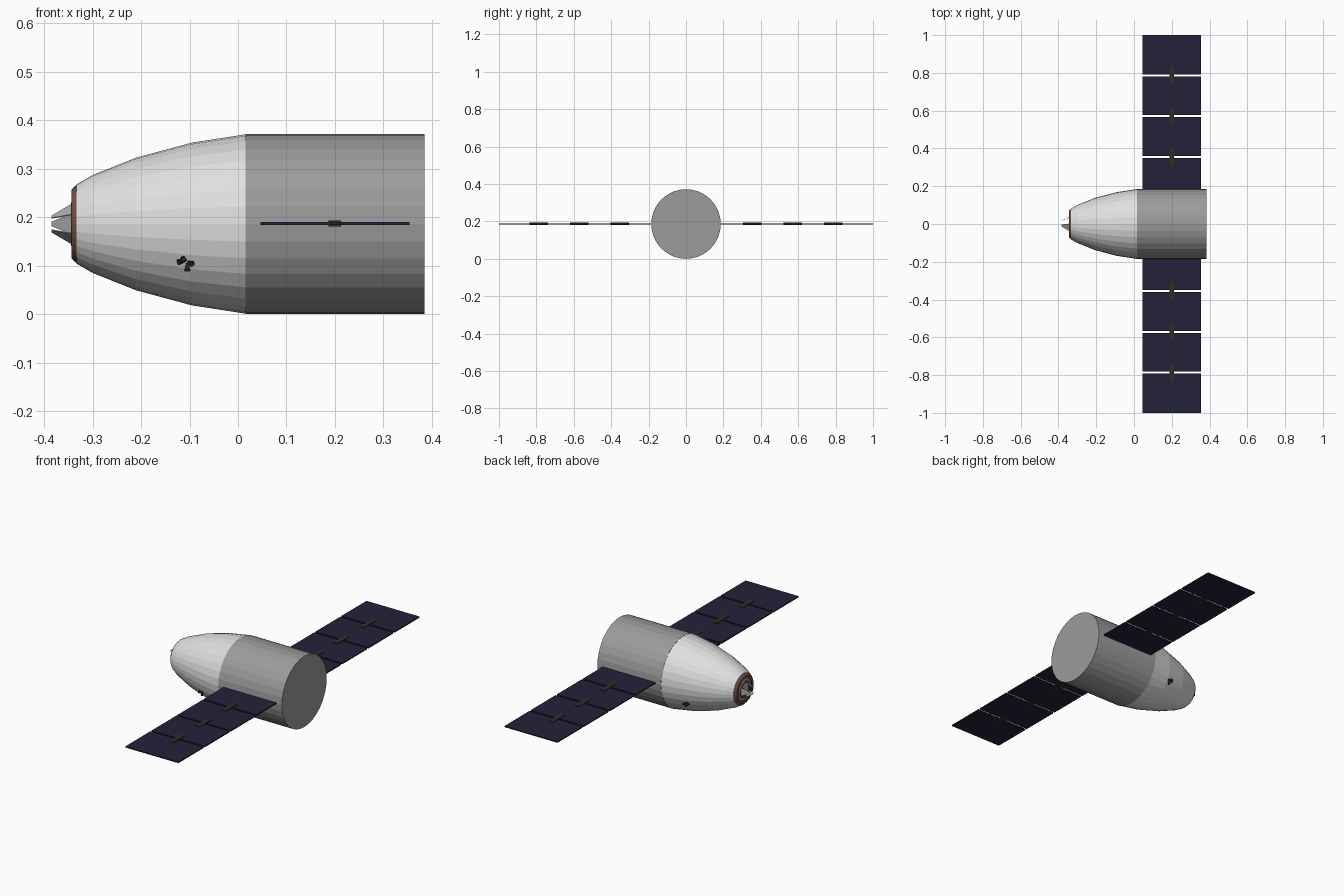
import bpy, bmesh, math
from mathutils import Vector, Matrix

if "Cube" in bpy.data.objects:
    bpy.data.objects.remove(bpy.data.objects["Cube"])

CZ = 0.186      # height of the long axis
SIDES = 32


def material(name, rgb):
    m = bpy.data.materials.new(name)
    m.diffuse_color = (*rgb, 1)
    m.use_nodes = True
    m.node_tree.nodes["Principled BSDF"].inputs["Base Color"].default_value = m.diffuse_color
    return m


WHITE = material("white_shell", (0.74, 0.74, 0.74))
GREY = material("grey_trunk", (0.33, 0.33, 0.33))
NAVY = material("navy_cells", (0.017, 0.016, 0.042))
DARK = material("dark_hinge", (0.032, 0.026, 0.018))
BROWN = material("brown_ring", (0.17, 0.085, 0.05))
METAL = material("light_metal", (0.42, 0.42, 0.42))
BLACK = material("black_nozzle", (0.02, 0.02, 0.018))


def finish(name, bm, mats):
    bmesh.ops.recalc_face_normals(bm, faces=bm.faces)
    me = bpy.data.meshes.new(name)
    bm.to_mesh(me)
    bm.free()
    for m in mats:
        me.materials.append(m)
    ob = bpy.data.objects.new(name, me)
    bpy.context.collection.objects.link(ob)
    return ob


def lathe(name, profile, mats, bands=None, sides=SIDES):
    """Turn (x, radius) points round the long axis; bands gives a material per step."""
    bm = bmesh.new()
    rings = []
    for x, r in profile:
        if r == 0:
            rings.append([bm.verts.new((x, 0, CZ))] * sides)
        else:
            rings.append([bm.verts.new((x, r * math.cos(a), CZ + r * math.sin(a)))
                          for a in (2 * math.pi * i / sides for i in range(sides))])
    for k in range(len(rings) - 1):
        for i in range(sides):
            j = (i + 1) % sides
            quad = [rings[k][i], rings[k][j], rings[k + 1][j], rings[k + 1][i]]
            f = bm.faces.new(list(dict.fromkeys(quad)))
            f.material_index = bands[k] if bands else 0
    return finish(name, bm, mats)


def box(name, centre, size, mat):
    bm = bmesh.new()
    bmesh.ops.create_cube(bm, size=1, matrix=Matrix.Translation(centre) @ Matrix.Diagonal((*size, 1)))
    return finish(name, bm, [mat])


def add_cone(bm, base, direction, r1, r2, length, mat=0, sides=10, caps=True):
    d = Vector(direction).normalized()
    m = Matrix.Translation(Vector(base) + d * length / 2) @ d.to_track_quat('Z', 'Y').to_matrix().to_4x4()
    before = set(bm.faces)
    bmesh.ops.create_cone(bm, cap_ends=caps, segments=sides, radius1=r1, radius2=r2, depth=length, matrix=m)
    for f in set(bm.faces) - before:
        f.material_index = mat


# Trunk cylinder with a closed rear end
lathe("trunk", [(0.015, 0.180), (0.015, 0.186), (0.385, 0.186), (0.385, 0)], [GREY])

# Tapered capsule shell
lathe("capsule_shell", [(0.015, 0.185), (-0.095, 0.168), (-0.21, 0.137),
                        (-0.30, 0.101), (-0.333, 0.082), (-0.336, 0.07)], [WHITE])

# Docking port: brown collar, metal face, dark inner ring and hatch
lathe("docking_port", [(-0.333, 0.0805), (-0.338, 0.077), (-0.344, 0.070), (-0.344, 0.058),
                       (-0.340, 0.056), (-0.340, 0.046), (-0.345, 0.045), (-0.345, 0.034),
                       (-0.341, 0.032), (-0.341, 0)],
      [BROWN, METAL, DARK], [0, 0, 0, 2, 1, 1, 0, 2, 1])

# Three guide petals leaning in from the port
bm = bmesh.new()
for k in range(3):
    a0 = math.radians(90 + 120 * k - 90)
    pts = []
    for x, r, da in ((-0.343, 0.042, -0.55), (-0.343, 0.042, 0.55), (-0.385, 0.018, 0.25), (-0.385, 0.018, -0.25)):
        pts.append(Vector((x, r * math.cos(a0 + da), CZ + r * math.sin(a0 + da))))
    inward = Vector((0, -math.cos(a0), -math.sin(a0))) * 0.002
    outer = [bm.verts.new(p) for p in pts]
    inner = [bm.verts.new(p + inward) for p in pts]
    bm.faces.new(outer)
    bm.faces.new(inner)
    for i in range(4):
        j = (i + 1) % 4
        bm.faces.new((outer[i], outer[j], inner[j], inner[i]))
finish("guide_petals", bm, [METAL])

for side, label in ((-1, "front"), (1, "back")):
    # Solar wing: four panels joined by dark hinges
    edges = [0.14, 0.355, 0.571, 0.787, 1.0]
    for i in range(4):
        lo = edges[i] + (0.005 if i else 0)
        hi = edges[i + 1] - (0.005 if i < 3 else 0)
        box(f"{label}_solar_panel_{i + 1}", (0.2, side * (lo + hi) / 2, CZ + 0.001),
            (0.308, hi - lo, 0.006), NAVY)
    for i in range(1, 4):
        box(f"{label}_panel_hinge_{i}", (0.2, side * edges[i], CZ + 0.001), (0.026, 0.098, 0.012), DARK)

    # Thruster cluster low on the capsule flank: four splayed nozzles
    out = Vector((-0.2, side * 0.87, -0.46)).normalized()
    along = Vector((1, 0, 0))
    along = (along - out * along.dot(out)).normalized()
    up = out.cross(along) * -side
    base = Vector((-0.106, side * 0.146, 0.108))
    bm = bmesh.new()
    for u, v in ((-1, 0.25), (-0.35, 0.8), (0.9, 0.2), (0.25, -0.9)):
        spread = along * u + up * v
        start = base + spread * 0.004
        add_cone(bm, start, out * 0.8 + spread * 0.7, 0.002, 0.0065, 0.016, 0, caps=False)
        add_cone(bm, start, out * 0.8 + spread * 0.7, 0.002, 0.0045, 0.011, 1)
    finish(f"{label}_thrusters", bm, [BLACK, DARK])
